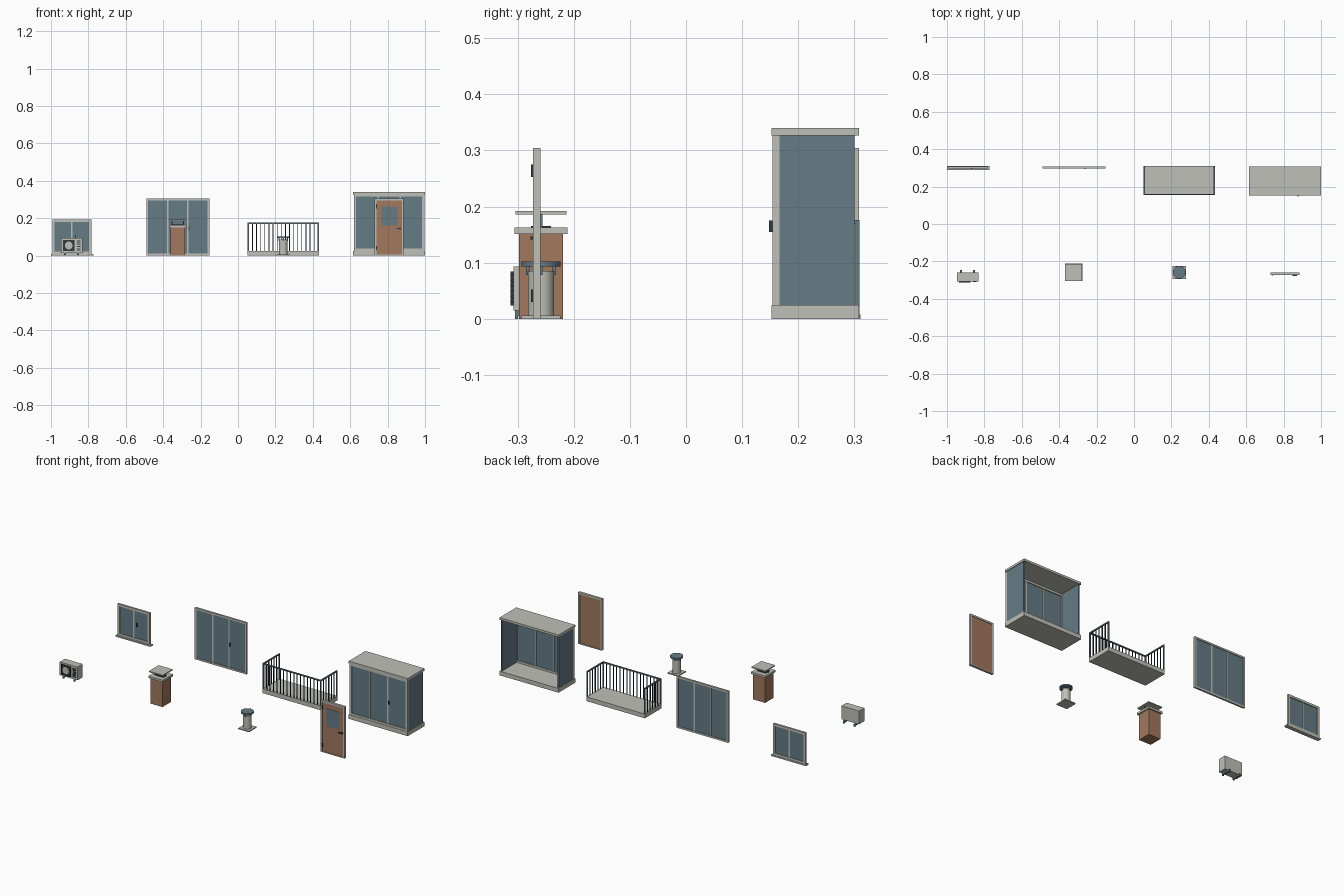
import bpy, math

cube = bpy.data.objects.get("Cube")
if cube:
    bpy.data.objects.remove(cube, do_unlink=True)


def material(name, rgb):
    m = bpy.data.materials.new(name)
    m.use_nodes = True
    color = (*rgb, 1)
    m.diffuse_color = color
    m.node_tree.nodes["Principled BSDF"].inputs["Base Color"].default_value = color
    return m


GREY = material("pale grey", (0.53, 0.53, 0.48))
BROWN = material("brown", (0.36, 0.19, 0.11))
BLUE = material("slate blue", (0.13, 0.2, 0.24))
DARK = material("dark metal", (0.03, 0.045, 0.055))


def box(name, x, y, z, mat):
    """Box from (low, high) ranges on each axis."""
    bpy.ops.mesh.primitive_cube_add(size=1, location=[sum(r) / 2 for r in (x, y, z)])
    ob = bpy.context.object
    ob.name = name
    ob.scale = [r[1] - r[0] for r in (x, y, z)]
    bpy.ops.object.transform_apply(location=False, rotation=False, scale=True)
    ob.data.materials.append(mat)
    return ob


def around(c, half):
    return (c - half, c + half)


def cylinder(name, loc, radius, depth, mat, sides=24, turn=(0, 0, 0)):
    bpy.ops.mesh.primitive_cylinder_add(vertices=sides, radius=radius, depth=depth,
                                        location=loc, rotation=turn)
    ob = bpy.context.object
    ob.name = name
    ob.data.materials.append(mat)
    bpy.ops.object.shade_smooth_by_angle()
    return ob


def frame(name, x, y, z, w, mat):
    """Four bars around a rectangle in the xz plane."""
    for side, r in (("left", (x[1] - w, x[1])), ("right", (x[0], x[0] + w))):
        box(f"{name}_{side}", r, y, z, mat)
    inner = (x[0] + w, x[1] - w)
    box(f"{name}_top", inner, y, (z[1] - w, z[1]), mat)
    box(f"{name}_bottom", inner, y, (z[0], z[0] + w), mat)


def window(name, x, y, z, panes, w=0.01):
    """Outer frame, glass sheet and a slim mullion between panes."""
    frame(f"{name}_frame", x, y, z, w, GREY)
    inner = (x[0] + w, x[1] - w)
    mid = sum(y) / 2
    box(f"{name}_glass", inner, around(mid, 0.0015), (z[0] + w, z[1] - w), BLUE)
    step = (inner[1] - inner[0]) / panes
    for i in range(1, panes):
        box(f"{name}_mullion", around(inner[0] + i * step, 0.004),
            (y[0] + 0.002, y[1] - 0.002), (z[0] + w, z[1] - w), GREY)


def handle(name, x, y, z):
    """Upright window handle in front of the plane y."""
    box(name, around(x, 0.003), (y - 0.006, y), around(z, 0.01), DARK)


# Small window with sill
window("small_window", (-0.993, -0.783), (0.296, 0.308), (0.008, 0.193), 2, 0.013)
box("small_window_sill", (-1, -0.773), (0.288, 0.311), (0, 0.008), GREY)
handle("small_window_handle", -0.868, 0.3, 0.1)

# Large triple window
window("large_window", (-0.49, -0.153), (0.297, 0.308), (0, 0.304), 3)
handle("large_window_handle", -0.262, 0.3, 0.145)

# Open balcony with railing on three sides
BX, BY = (0.052, 0.433), (0.154, 0.309)
box("balcony_slab", BX, BY, (0, 0.025), GREY)
RAIL_Z, T = (0.169, 0.176), 0.0035
x0, x1, y0 = BX[0] + T, BX[1] - T, BY[0] + T
box("balcony_front_rail", BX, around(y0, T), RAIL_Z, BLUE)
for side, x in (("right", x0), ("left", x1)):
    box(f"balcony_{side}_rail", around(x, T), (y0 + T, BY[1]), RAIL_Z, BLUE)
    for y in (y0, BY[1] - T):
        box(f"balcony_{side}_post", around(x, T), around(y, T), (0.025, 0.169), BLUE)
    for i in range(1, 6):
        y = y0 + i * (BY[1] - T - y0) / 6
        box(f"balcony_{side}_bar", around(x, 0.002), around(y, 0.002), (0.025, 0.169), DARK)
BARS = 17
for i in range(1, BARS):
    x = x0 + i * (x1 - x0) / BARS
    box("balcony_front_bar", around(x, 0.002), around(y0, 0.002), (0.025, 0.169), DARK)

# Glazed balcony, open at the back
GX, GY = (0.615, 1.0), (0.152, 0.308)
box("glazed_balcony_floor", GX, GY, (0, 0.025), GREY)
box("glazed_balcony_roof", GX, GY, (0.327, 0.34), GREY)
window("glazed_front", (GX[0] + 0.004, GX[1] - 0.004), (0.154, 0.167), (0.025, 0.327), 3, 0.012)
for side, x in (("right", GX[0] + 0.008), ("left", GX[1] - 0.008)):
    box(f"glazed_{side}_side", around(x, 0.004), (0.167, 0.3), (0.025, 0.327), BLUE)
handle("glazed_handle", 0.876, 0.154, 0.165)

# Air conditioner on two wall brackets
AX, AF = (-0.947, -0.831), -0.307
box("air_conditioner_body", AX, (AF, -0.259), (0.015, 0.093), GREY)
frame("fan_guard", (-0.936, -0.874), (AF - 0.006, AF), (0.024, 0.084), 0.006, DARK)
box("fan_recess", (-0.93, -0.88), (AF - 0.002, AF), (0.03, 0.078), DARK)
cylinder("fan_disc", (-0.905, AF - 0.002, 0.054), 0.021, 0.006, GREY, 20, (math.pi / 2, 0, 0))
for i in range(6):
    box("air_conditioner_louvre", (-0.861, -0.842), (AF - 0.004, AF),
        around(0.03 + i * 0.0095, 0.002), DARK)
for x in (-0.925, -0.855):
    box("air_conditioner_bracket", around(x, 0.005), (-0.305, -0.246), (0.005, 0.015), BLUE)
    box("air_conditioner_bracket_foot", around(x, 0.005), (-0.252, -0.246), (0, 0.005), BLUE)
    box("air_conditioner_bracket_lip", around(x, 0.005), (-0.305, -0.299), (0, 0.005), BLUE)

# Brick chimney with raised rain cover
CX, CY = -0.323, -0.2585
box("chimney_shaft", around(CX, 0.039), around(CY, 0.039), (0, 0.151), BROWN)
box("chimney_slab", around(CX, 0.047), around(CY, 0.047), (0.151, 0.163), GREY)
box("chimney_flue", around(CX, 0.03), around(CY, 0.018), (0.163, 0.165), DARK)
for dx in (-0.031, 0.031):
    box("chimney_cover_post", around(CX + dx, 0.003), around(CY, 0.003), (0.163, 0.186), BLUE)
box("chimney_cover", around(CX, 0.0455), around(CY, 0.0455), (0.186, 0.192), GREY)

# Round vent pipe with cap
VX, VY = 0.242, -0.2585
box("vent_base", around(VX, 0.035), around(VY, 0.035), (0, 0.006), GREY)
cylinder("vent_pipe", (VX, VY, 0.045), 0.0235, 0.08, GREY)
for i in range(4):
    a = i * math.pi / 2
    box("vent_strut", around(VX + 0.0235 * math.cos(a), 0.003),
        around(VY + 0.0235 * math.sin(a), 0.003), (0.078, 0.094), BLUE)
cylinder("vent_cap", (VX, VY, 0.098), 0.0345, 0.009, BLUE)

# Door with a small front pane
DX, DY = (0.73, 0.886), (-0.273, -0.259)
w = 0.01
box("door_frame_right", (DX[0], DX[0] + w), DY, (0, 0.304), GREY)
box("door_frame_left", (DX[1] - w, DX[1]), DY, (0, 0.304), GREY)
box("door_frame_top", (DX[0] + w, DX[1] - w), DY, (0.294, 0.304), GREY)
box("door_threshold", (DX[0] + w, DX[1] - w), DY, (0, 0.005), GREY)
box("door_leaf", (DX[0] + w, DX[1] - w), (-0.27, -0.262), (0.005, 0.294), BROWN)
box("door_pane", (0.767, 0.852), (-0.2715, -0.27), (0.16, 0.262), BLUE)
box("door_handle_plate", around(0.868, 0.004), (-0.273, -0.27), around(0.144, 0.005), DARK)
box("door_handle", (0.847, 0.872), (-0.277, -0.273), around(0.144, 0.003), DARK)
for z in (0.041, 0.264):
    box("door_hinge", around(0.741, 0.003), (-0.276, -0.27), around(z, 0.011), DARK)
